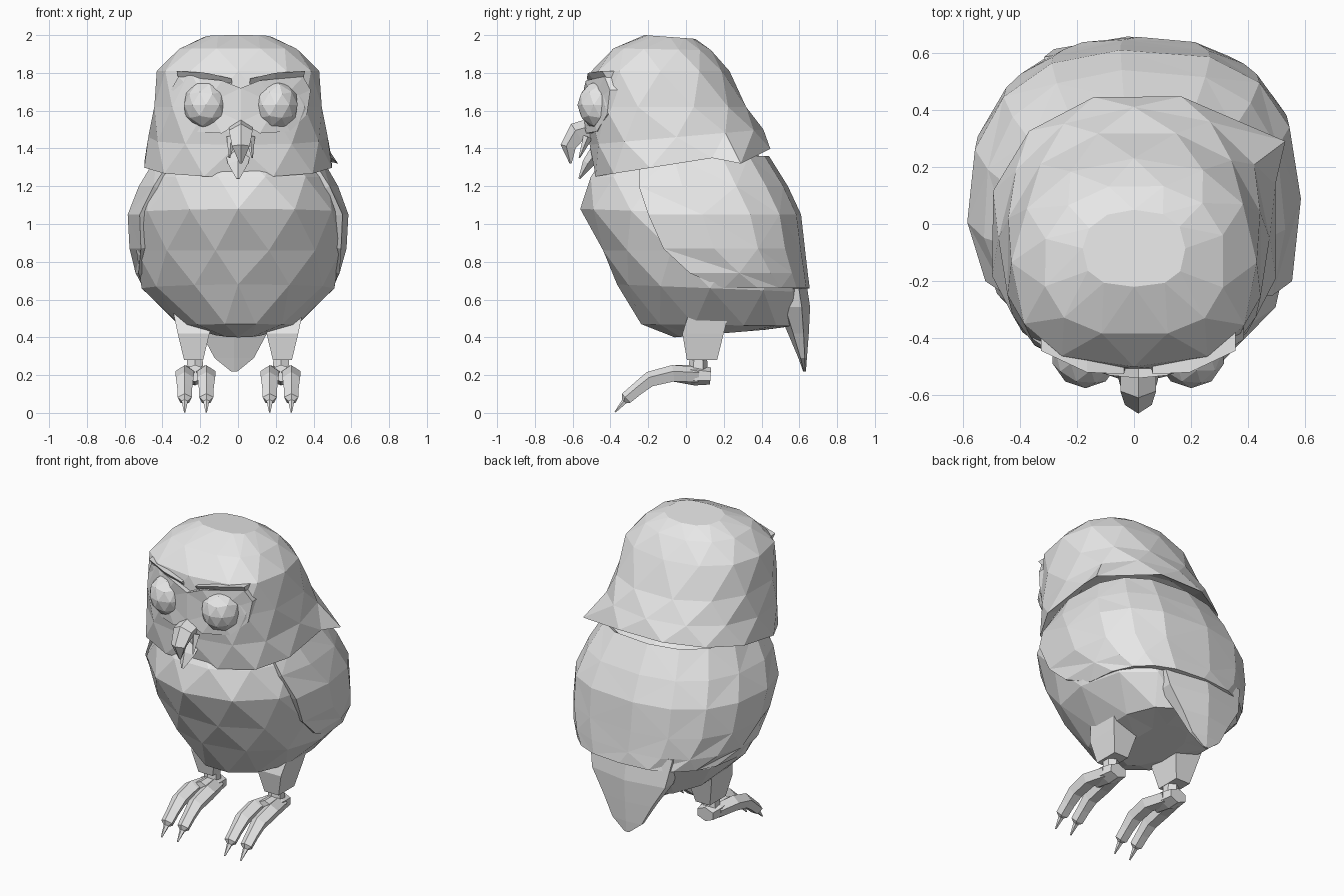
import bpy, bmesh, math
from mathutils import Vector

if "Cube" in bpy.data.objects:
    bpy.data.objects.remove(bpy.data.objects["Cube"])

gray = bpy.data.materials.new("feather_gray")
gray.diffuse_color = (0.8, 0.8, 0.8, 1)
gray.use_nodes = True
gray.node_tree.nodes["Principled BSDF"].inputs["Base Color"].default_value = gray.diffuse_color


def make(name, verts, faces, fix=True):
    """Flat shaded mesh object."""
    me = bpy.data.meshes.new(name)
    me.from_pydata([tuple(v) for v in verts], [], faces)
    if fix:
        bm = bmesh.new()
        bm.from_mesh(me)
        bmesh.ops.recalc_face_normals(bm, faces=bm.faces)
        bm.to_mesh(me)
        bm.free()
    me.materials.append(gray)
    ob = bpy.data.objects.new(name, me)
    bpy.context.collection.objects.link(ob)
    return ob


def oval(a, yf, yb, rx, p):
    """Point on an oval; 90 degrees is the back.
    p = squareness of front right, back right, back left, front left."""
    c, s = math.cos(a), math.sin(a)
    q = (p[0] if c > 0 else p[3]) if s < 0 else (p[1] if c > 0 else p[2])
    x = math.copysign(abs(c) ** (2 / q), c) * rx
    y = math.copysign(abs(s) ** (2 / q), s) * (yb - yf) / 2 + (yf + yb) / 2
    return x, y


def loft(name, rings, n=12, p=(2, 2, 2, 2), x0=0.0, stagger=True):
    """Rings of (z front, z back, y front, y back, half width, x shift)."""
    verts, faces = [], []
    for k, (zf, zb, yf, yb, rx, *dx) in enumerate(rings):
        for i in range(n):
            a = 2 * math.pi * (i + (0.5 * (k % 2) if stagger else 0.5)) / n
            x, y = oval(a, yf, yb, rx, p)
            verts.append((x + x0 + sum(dx), y, zf + (zb - zf) * (y - yf) / (yb - yf)))
    for k in range(len(rings) - 1):
        for i in range(n):
            j = (i + 1) % n
            a, b, c, d = k * n + i, k * n + j, (k + 1) * n + j, (k + 1) * n + i
            if not stagger:
                faces.append((a, b, c, d))
            elif k % 2:
                faces += [(a, b, c), (a, c, d)]
            else:
                faces += [(a, b, d), (b, c, d)]
    faces += [tuple(range(n)), tuple(range((len(rings) - 1) * n, len(rings) * n))]
    return make(name, verts, faces)


def tube(name, path, n=5, flat=1.0):
    """Tapered tube along (x, y, z, radius) points."""
    pts = [Vector(q[:3]) for q in path]
    verts, faces = [], []
    for k, q in enumerate(path):
        d = (pts[min(k + 1, len(pts) - 1)] - pts[max(k - 1, 0)]).normalized()
        up = d.cross(Vector((1, 0, 0))).normalized()
        side = up.cross(d)
        for i in range(n):
            a = 2 * math.pi * i / n + math.pi / 2
            verts.append(pts[k] + side * math.cos(a) * q[3] * flat + up * math.sin(a) * q[3])
    for k in range(len(path) - 1):
        for i in range(n):
            j = (i + 1) % n
            faces.append((k * n + i, k * n + j, (k + 1) * n + j, (k + 1) * n + i))
    faces += [tuple(range(n)), tuple(range((len(path) - 1) * n, len(path) * n))]
    return make(name, verts, faces)


def face_plate(name, outline, s, center, y_front, depth, z_top=0, lean=0):
    """Curved plate over the face, fanned from a centre point."""
    n = len(outline)
    bend = lambda x, z: y_front + x * x + lean * (z_top - z)
    verts = [(s * x + 0.015, bend(x, z), z) for x, z in outline]
    verts += [(s * x + 0.015, bend(x, z) + depth, z) for x, z in outline]
    verts.append((s * center[0] + 0.015, bend(*center), center[1]))
    faces = [tuple(range(n, 2 * n))]
    for i in range(n):
        j = (i + 1) % n
        faces += [(i, j, 2 * n), (i, j, j + n, i + n)]
    make(name, verts, faces)


# Body
loft("body", [
    (0.40, 0.44, -0.06, 0.42, 0.14),
    (0.47, 0.46, -0.25, 0.58, 0.32),
    (0.68, 0.64, -0.365, 0.62, 0.51),
    (0.86, 0.86, -0.455, 0.61, 0.56),
    (1.08, 1.04, -0.56, 0.59, 0.565),
    (1.25, 1.25, -0.52, 0.49, 0.49),
    (1.40, 1.42, -0.40, 0.34, 0.36)], p=(2.2, 2.5, 2.3, 1.75))

# Head with overhanging feather rim, one feather tip flared out at the right
head = loft("head", [
    (1.38, 1.46, -0.38, 0.34, 0.38),
    (1.25, 1.40, -0.49, 0.46, 0.51),
    (1.42, 1.50, -0.51, 0.41, 0.475),
    (1.62, 1.62, -0.525, 0.33, 0.455),
    (1.81, 1.81, -0.50, 0.23, 0.43),
    (1.93, 1.92, -0.39, 0.14, 0.32),
    (2.00, 1.98, -0.22, 0.05, 0.18)], p=(2.7, 2.4, 2.1, 2.6))
head.data.vertices[13].co = (0.53, 0.29, 1.32)
tube("chin_tuft", [(0, -0.46, 1.40, 0.04), (0, -0.52, 1.32, 0.03),
                   (0, -0.565, 1.24, 0.005)], n=4, flat=1.8)

# Folded wings wrapping the back
rows = [(1.36, -0.44, 0.44, 0.44, -0.25), (1.20, -0.53, 0.54, 0.53, -0.25),
        (1.05, -0.55, 0.61, 0.585, -0.20), (0.87, -0.45, 0.63, 0.575, -0.12),
        (0.74, -0.39, 0.645, 0.545, 0.02), (0.66, -0.34, 0.655, 0.50, 0.20)]
cols, P = 10, (2.3, 2.75, 2.4, 1.8)
verts, faces = [], []
for z, yf, yb, rx, edge in rows:
    t = (edge - (yf + yb) / 2) / ((yb - yf) / 2)
    start, stop = [math.asin(math.copysign(abs(t) ** (q / 2), t))
                   for q in ((P[0], P[3]) if t < 0 else (P[1], P[2]))]
    for i in range(cols + 1):
        x, y = oval(start + (math.pi - stop - start) * i / cols, yf, yb, rx, P)
        verts.append((x, y, z))
for k in range(len(rows) - 1):
    for i in range(cols):
        a = k * (cols + 1) + i
        b = a + cols + 1
        if (i + k) % 2:
            faces += [(a, b, b + 1), (a, b + 1, a + 1)]
        else:
            faces += [(a, b, a + 1), (b, b + 1, a + 1)]
wings = make("folded_wings", verts, faces, fix=False)
mod = wings.modifiers.new("thickness", "SOLIDIFY")
mod.thickness = 0.035
mod.offset = -1

# Tail
loft("tail", [
    (0.74, 0.74, 0.45, 0.63, 0.34),
    (0.56, 0.56, 0.48, 0.657, 0.30),
    (0.42, 0.42, 0.54, 0.65, 0.20),
    (0.29, 0.29, 0.595, 0.64, 0.12),
    (0.22, 0.22, 0.62, 0.635, 0.02)], n=6, x0=-0.02, stagger=False)

# Beak
tube("beak", [(0.015, -0.47, 1.51, 0.06), (0.015, -0.575, 1.48, 0.06),
              (0.015, -0.62, 1.41, 0.045), (0.015, -0.61, 1.32, 0.006)], flat=1.1)

disc = [(0.0, 1.72), (0.10, 1.76), (0.33, 1.78), (0.37, 1.71), (0.35, 1.58),
        (0.26, 1.49), (0.10, 1.48), (0.0, 1.54)]
brow = [(0.04, 1.71), (0.05, 1.77), (0.18, 1.80), (0.34, 1.81), (0.33, 1.765), (0.16, 1.735)]

for s, side in ((1, "right"), (-1, "left")):
    # Face disc, brow, eye and beak bristle
    face_plate(side + "_face_disc", disc, s, (0.19, 1.63), -0.54, 0.10)
    face_plate(side + "_brow", brow, s, (0.18, 1.77), -0.56, 0.08, 1.81, 0.8)
    bpy.ops.mesh.primitive_ico_sphere_add(subdivisions=2, radius=0.125,
                                          location=(s * 0.185 + 0.015, -0.45, 1.63))
    eye = bpy.context.object
    eye.name = side + "_eye"
    eye.scale = (0.97, 1, 1.04)
    eye.data.materials.append(gray)
    tube(side + "_beak_bristle", [(s * 0.05 + 0.015, -0.52, 1.46, 0.025),
                                  (s * 0.06 + 0.015, -0.565, 1.35, 0.004)], n=4)

    # Thigh and ankle
    loft(side + "_thigh", [(0.54, 0.54, 0.0, 0.25, 0.13, s * 0.01),
                           (0.42, 0.42, -0.04, 0.22, 0.10, s * 0.01),
                           (0.28, 0.28, -0.01, 0.18, 0.06, s * 0.01)],
         n=4, p=(4, 4, 4, 4), x0=s * 0.225, stagger=False)
    loft(side + "_ankle", [(0.31, 0.31, 0.02, 0.11, 0.045),
                           (0.17, 0.17, 0.01, 0.12, 0.055)],
         n=6, x0=s * 0.228, stagger=False)

    # Foot pad and two long clawed toes
    tube(side + "_foot_pad", [(s * 0.228, 0.13, 0.195, 0.045), (s * 0.228, 0.05, 0.20, 0.055),
                              (s * 0.228, -0.06, 0.21, 0.045)], n=6, flat=1.4)
    for x, part in ((0.168, "inner"), (0.282, "outer")):
        m = (x + 0.228) / 2
        tube(f"{side}_{part}_toe", [
            (s * m, 0.06, 0.20, 0.045), (s * x, -0.07, 0.205, 0.048),
            (s * x, -0.19, 0.175, 0.045), (s * x, -0.255, 0.125, 0.038),
            (s * x, -0.315, 0.075, 0.036), (s * x, -0.325, 0.06, 0.016),
            (s * x, -0.375, 0.004, 0.004)], flat=1.1)
